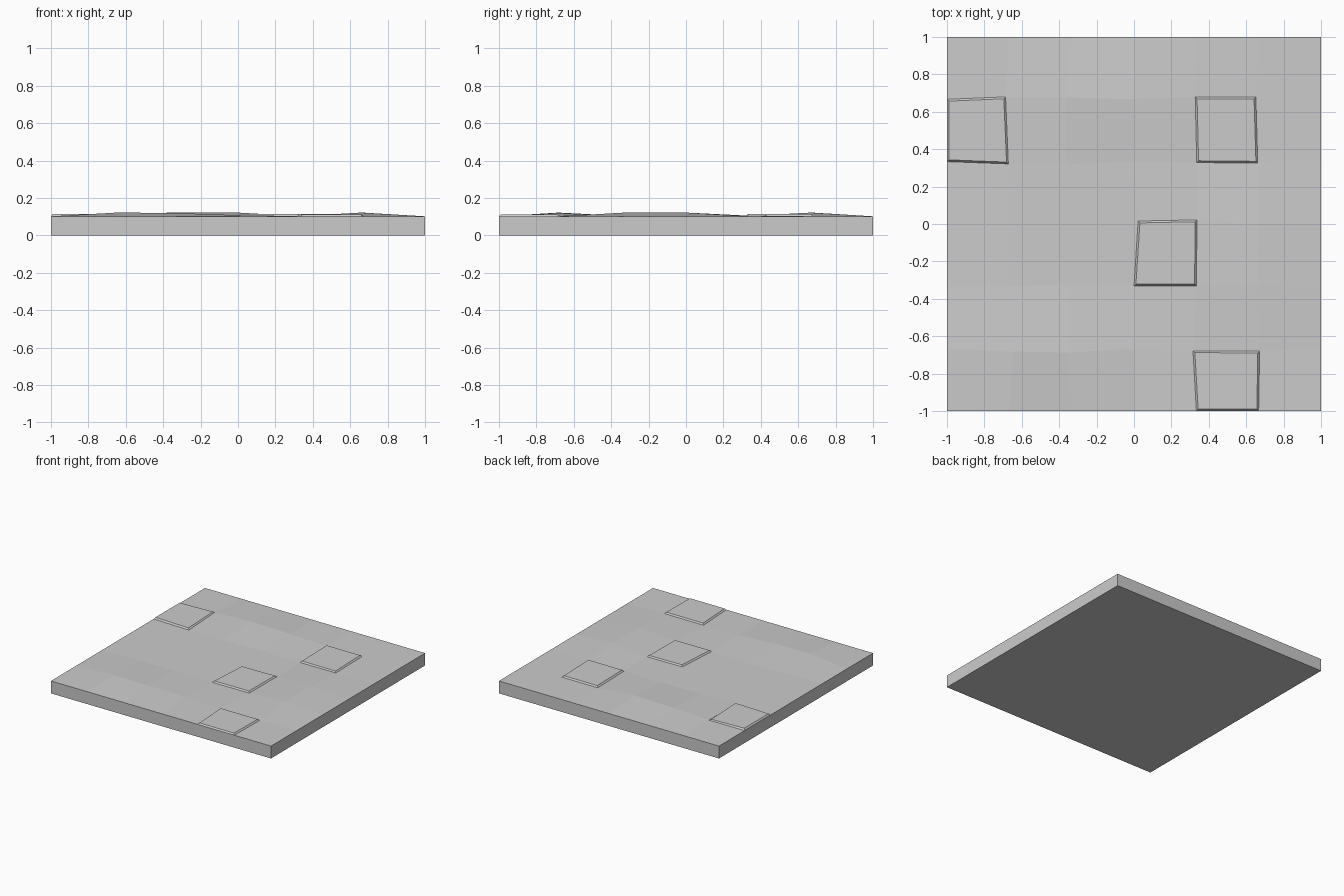
import bpy, bmesh

if "Cube" in bpy.data.objects:
    bpy.data.objects.remove(bpy.data.objects["Cube"])

N = 6            # tiles per side
STEP = 2 / N
EDGE_Z = 0.102   # height along the rim
TILE_RISE = 0.011

# heights of the inner grid corners, rows from front to back
HEIGHTS = [
    [.122, .120, .108, .102, .102],
    [.104, .103, .102, .103, .122],
    [.104, .103, .103, .104, .122],
    [.103, .103, .103, .103, .106],
    [.108, .122, .122, .103, .103],
]
# uneven corner shifts, keyed by (column, row)
SHIFT = {(1, 5): (-.02, .013), (1, 4): (-.005, -.012), (2, 4): (-.03, -.015),
         (2, 5): (-.03, .01), (4, 5): (-.006, .012), (5, 5): (-.015, .012),
         (4, 4): (.002, -.005), (5, 4): (-.005, -.008), (3, 3): (.022, .016),
         (4, 3): (.004, .022), (3, 2): (0, .002), (4, 2): (0, .003),
         (4, 1): (-.018, -.012), (5, 1): (.005, -.012), (1, 1): (.02, -.015),
         (2, 1): (-.02, -.02), (2, 2): (-.02, .01), (5, 2): (-.01, .005)}
RAISED = {(0, 4), (4, 4), (3, 2), (4, 0)}

bm = bmesh.new()

# uneven top surface
top = {}
for j in range(N + 1):
    for i in range(N + 1):
        inner = 0 < i < N and 0 < j < N
        z = HEIGHTS[j - 1][i - 1] if inner else EDGE_Z
        dx, dy = SHIFT.get((i, j), (0, 0))
        top[i, j] = bm.verts.new((-1 + i * STEP + dx, -1 + j * STEP + dy, z))
raised = []
for j in range(N):
    for i in range(N):
        f = bm.faces.new([top[i, j], top[i + 1, j], top[i + 1, j + 1], top[i, j + 1]])
        if (i, j) in RAISED:
            raised.append(f)

# slab sides and underside
ring = ([(i, 0) for i in range(N)] + [(N, j) for j in range(N)]
        + [(i, N) for i in range(N, 0, -1)] + [(0, j) for j in range(N, 0, -1)])
low = [bm.verts.new((top[k].co.x, top[k].co.y, 0)) for k in ring]
for a in range(len(ring)):
    b = (a + 1) % len(ring)
    bm.faces.new([top[ring[a]], low[a], low[b], top[ring[b]]])
bm.faces.new(low[::-1])
bmesh.ops.recalc_face_normals(bm, faces=bm.faces)

# raised tiles with sloped rims
bmesh.ops.inset_individual(bm, faces=raised, thickness=0.014, depth=0)
for f in raised:
    z = sum(v.co.z for v in f.verts) / 4 + TILE_RISE
    for v in f.verts:
        v.co.z = z

mesh = bpy.data.meshes.new("floor_slab")
bm.to_mesh(mesh)
bm.free()
bpy.context.collection.objects.link(bpy.data.objects.new("floor_slab", mesh))
